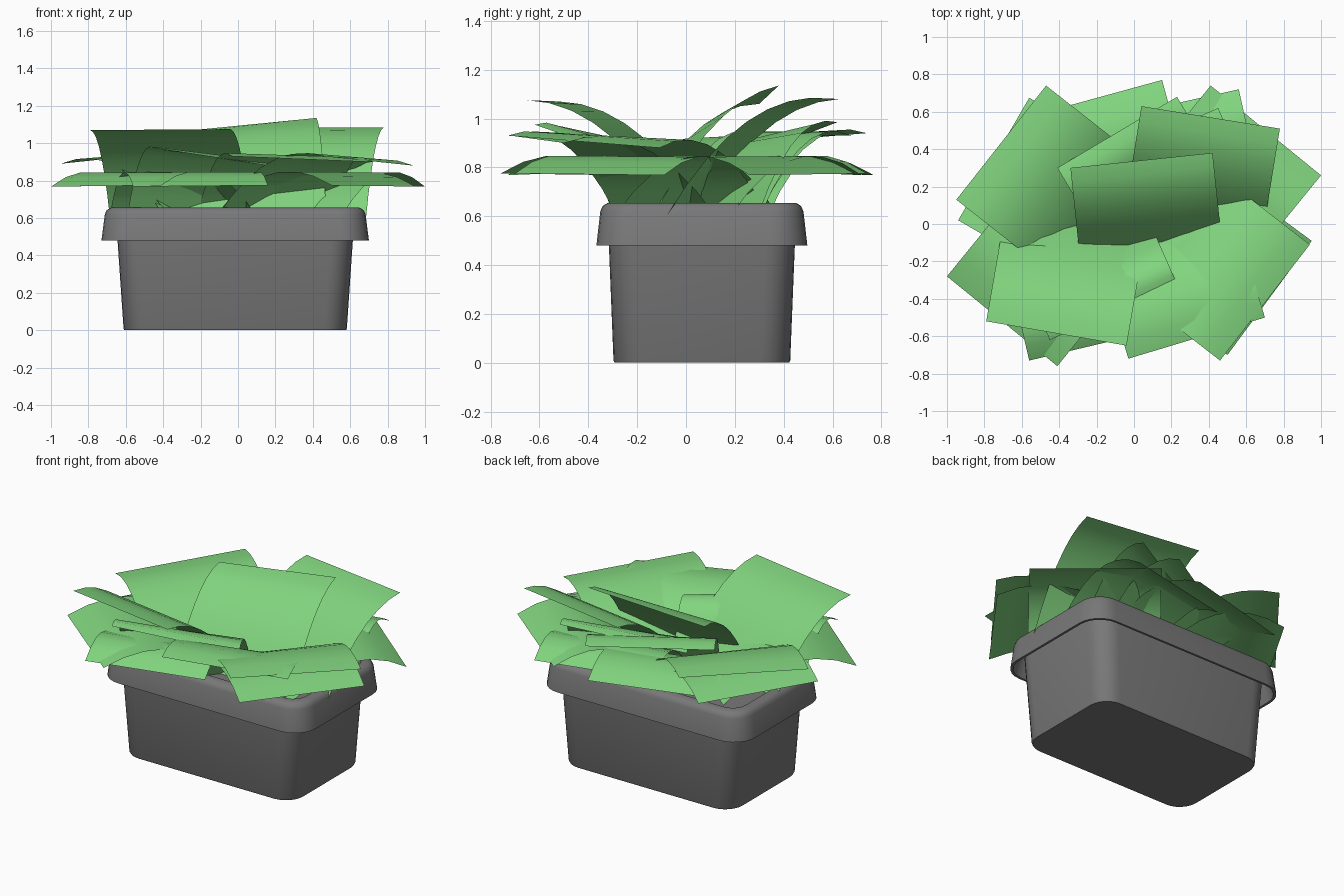
import bpy, bmesh, math
from mathutils import Vector

old = bpy.data.objects.get("Cube")
if old:
    bpy.data.objects.remove(old, do_unlink=True)


def material(name, rgb):
    m = bpy.data.materials.new(name)
    m.use_nodes = True
    m.diffuse_color = (*rgb, 1)
    bsdf = m.node_tree.nodes["Principled BSDF"]
    bsdf.inputs["Base Color"].default_value = (*rgb, 1)
    bsdf.inputs["Roughness"].default_value = 0.8
    return m


GREY = material("pot grey", (0.19, 0.19, 0.19))
GREEN = material("leaf green", (0.22, 0.66, 0.21))
POT_X, POT_Y = -0.015, 0.065


def finish(bm, name, mat, angle):
    mesh = bpy.data.meshes.new(name)
    bm.to_mesh(mesh)
    bm.free()
    mesh.materials.append(mat)
    ob = bpy.data.objects.new(name, mesh)
    bpy.context.collection.objects.link(ob)
    bpy.ops.object.select_all(action="DESELECT")
    ob.select_set(True)
    bpy.context.view_layer.objects.active = ob
    bpy.ops.object.shade_smooth_by_angle(angle=math.radians(angle))
    return ob


def rounded_loop(bm, hx, hy, r, z, steps=6):
    """Ring of vertices around a rounded rectangle."""
    ring = []
    for corner, (sx, sy) in enumerate([(1, 1), (-1, 1), (-1, -1), (1, -1)]):
        for i in range(steps + 1):
            a = math.pi / 2 * (corner + i / steps)
            ring.append(bm.verts.new((POT_X + sx * (hx - r) + r * math.cos(a),
                                      POT_Y + sy * (hy - r) + r * math.sin(a), z)))
    return ring


def stacked(name, levels):
    """Closed body skinned through a stack of rounded rectangles."""
    bm = bmesh.new()
    rings = [rounded_loop(bm, *lv) for lv in levels]
    n = len(rings[0])
    for a, b in zip(rings, rings[1:]):
        for i in range(n):
            j = (i + 1) % n
            bm.faces.new((a[i], a[j], b[j], b[i]))
    bm.faces.new(rings[0][::-1])
    bm.faces.new(rings[-1])
    return finish(bm, name, GREY, 40)


# Tapered planter, hollow overhanging rim with rounded top, recessed fill
stacked("planter", [
    (0.593, 0.358, 0.12, 0.0),
    (0.597, 0.362, 0.12, 0.01),
    (0.638, 0.386, 0.125, 0.61),
    (0.675, 0.396, 0.13, 0.61),
    (0.70, 0.418, 0.14, 0.48),
    (0.715, 0.432, 0.15, 0.48),
    (0.697, 0.416, 0.14, 0.62),
    (0.687, 0.406, 0.13, 0.642),
    (0.665, 0.385, 0.11, 0.655),
    (0.63, 0.35, 0.09, 0.655),
    (0.62, 0.34, 0.09, 0.62),
])


def leaf(name, p, q, back=-0.03, segments=7):
    """Arching sheet from the planter up to the tip edge p-q."""
    p, q = Vector(p), Vector(q)
    mid = (p + q) / 2
    side = (q - p).to_2d()
    out = Vector((side.y, -side.x)).normalized()
    if out.dot(mid.to_2d()) < 0:
        out = -out
    run = out.dot(mid.to_2d()) + back
    bm = bmesh.new()
    rows = []
    for i in range(segments + 1):
        t = i / segments
        row = []
        for tip in (p, q):
            r = 2 * t * (1 - t) * 0.47 * run + t * t * run
            arch = 0.785 + 0.26 * tip.z
            z = (1 - t) ** 2 * 0.6 + 2 * t * (1 - t) * arch + t * t * tip.z
            xy = tip.to_2d() - out * (run - r)
            row.append(bm.verts.new((xy.x, xy.y, z)))
        rows.append(row)
    for a, b in zip(rows, rows[1:]):
        bm.faces.new((a[0], a[1], b[1], b[0]))
    bm.normal_update()
    if sum(f.normal.z for f in bm.faces) < 0:
        bmesh.ops.reverse_faces(bm, faces=bm.faces)
    finish(bm, name, GREEN, 60)


# Upper leaves
leaf("top_leaf", (-0.34, 0.30, 1.06), (0.42, 0.38, 1.135), 0.18)
leaf("high_leaf_back", (0.04, 0.63, 1.08), (0.78, 0.51, 1.085))
leaf("high_leaf_front", (-0.79, -0.52, 1.07), (-0.04, -0.65, 1.075))

# Middle leaves
leaf("middle_leaf_back_right", (-0.95, 0.13, 0.89), (-0.47, 0.74, 0.94), -0.11)
leaf("middle_leaf_front_left", (0.94, -0.11, 0.88), (0.46, -0.73, 0.93), -0.08)
leaf("middle_leaf_inner", (-0.41, 0.30, 0.93), (0.23, 0.68, 0.93))
leaf("middle_leaf_outer", (-0.03, -0.72, 0.93), (0.70, -0.50, 0.90))
leaf("middle_leaf_front", (-0.45, -0.62, 0.975), (0.23, -0.32, 0.87))
leaf("middle_leaf_back", (0.45, 0.62, 0.985), (-0.23, 0.32, 0.87))

# Low drooping leaves: tip corners and shift of the root
LOW = {
    "back_left": ((1.0, 0.26), (0.41, 0.74), -0.12),
    "front_right": ((-1.0, -0.28), (-0.41, -0.76), -0.03),
    "back_inner": ((0.56, 0.72), (-0.16, 0.56), -0.03),
    "front_inner": ((-0.56, -0.73), (0.16, -0.56), -0.03),
    "back_outer": ((0.15, 0.77), (-0.58, 0.57), -0.03),
    "right_side": ((-0.94, 0.02), (-0.56, 0.675), -0.15),
    "left_side": ((0.95, -0.09), (0.50, -0.70), -0.03),
}
for name, (p, q, back) in LOW.items():
    leaf("low_leaf_" + name, (*p, 0.768), (*q, 0.775), back)
